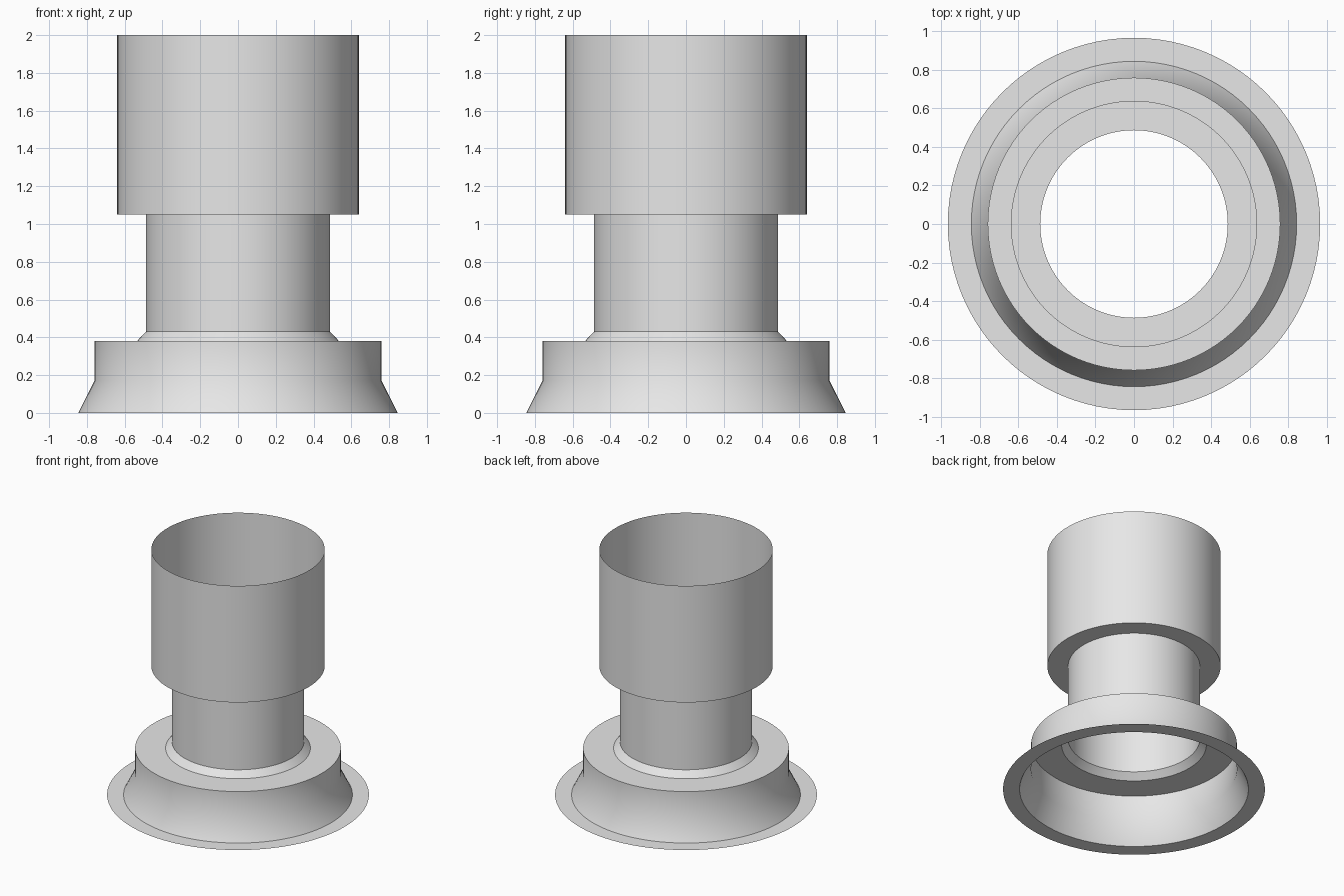
import bpy
import math

SEGMENTS = 96

cube = bpy.data.objects.get("Cube")
if cube:
    bpy.data.objects.remove(cube, do_unlink=True)

# Single plain grey
grey = bpy.data.materials.new("light grey")
grey.use_nodes = True
colour = (0.8, 0.8, 0.8, 1)
grey.diffuse_color = colour
grey.node_tree.nodes["Principled BSDF"].inputs["Base Color"].default_value = colour


def lathe(name, profile):
    """Spin an open (radius, height) profile around z into a thin shell."""
    verts, faces = [], []
    for radius, height in profile:
        for s in range(SEGMENTS):
            a = math.tau * s / SEGMENTS
            verts.append((radius * math.cos(a), radius * math.sin(a), height))
    for ring in range(len(profile) - 1):
        low, high = ring * SEGMENTS, (ring + 1) * SEGMENTS
        for s in range(SEGMENTS):
            t = (s + 1) % SEGMENTS
            faces.append((low + s, low + t, high + t, high + s))
    mesh = bpy.data.meshes.new(name)
    mesh.from_pydata(verts, [], faces)
    mesh.materials.append(grey)
    obj = bpy.data.objects.new(name, mesh)
    bpy.context.collection.objects.link(obj)
    bpy.ops.object.select_all(action="DESELECT")
    obj.select_set(True)
    bpy.context.view_layer.objects.active = obj
    bpy.ops.object.shade_smooth_by_angle(angle=math.radians(30))
    return obj


# Key radii and heights shared by neighbouring parts
skirt_r, base_r, collar_r, neck_r, cup_r = 0.845, 0.76, 0.535, 0.487, 0.64
base_top, collar_top, neck_top = 0.38, 0.43, 1.05

# Flat ring on the ground
lathe("bottom_flange", [(0.967, 0), (skirt_r, 0)])
# Flared skirt running into the straight base wall and its flat shoulder
lathe("flared_base", [(skirt_r, 0), (base_r, 0.17),
                      (base_r, base_top), (collar_r, base_top)])
# Sloped collar where the neck meets the base
lathe("sloped_collar", [(collar_r, base_top), (neck_r, collar_top)])
# Narrow middle tube
lathe("neck_tube", [(neck_r, collar_top), (neck_r, neck_top)])
# Wide open socket with its flat lower ledge
lathe("top_socket", [(neck_r, neck_top), (cup_r, neck_top), (cup_r, 2)])
